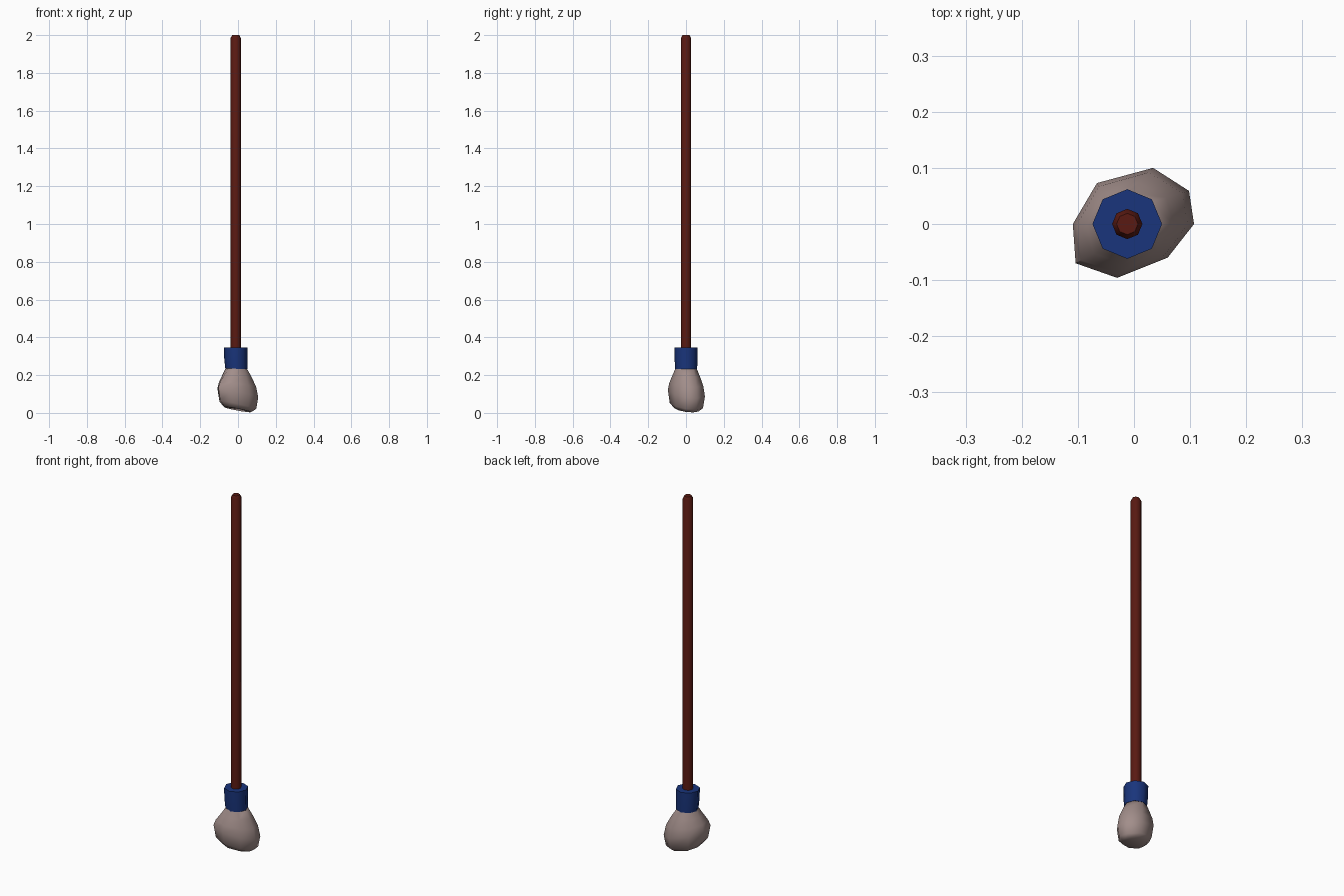
import bpy
from math import cos, sin, pi, radians

if "Cube" in bpy.data.objects:
    bpy.data.objects.remove(bpy.data.objects["Cube"])

AXIS_X = -0.012  # the stick sits slightly off the centre of the head


def octagon(radius, z, cx=AXIS_X, cy=0.0):
    return [(cx + radius * cos(i * pi / 4), cy + radius * sin(i * pi / 4), z) for i in range(8)]


def loft(name, rings, color, angle, top_mid=None, low_mid=None):
    """Skin a stack of eight-sided rings (bottom to top) and close both ends."""
    verts = [p for ring in rings for p in ring]
    faces = []
    for r in range(len(rings) - 1):
        for i in range(8):
            j = (i + 1) % 8
            faces.append((r * 8 + i, r * 8 + j, r * 8 + 8 + j, r * 8 + 8 + i))
    last = (len(rings) - 1) * 8
    faces.append(tuple(range(last, last + 8)))
    if low_mid:
        verts.append(low_mid)
        faces += [((i + 1) % 8, i, len(verts) - 1) for i in range(8)]
    else:
        faces.append(tuple(range(7, -1, -1)))
    mesh = bpy.data.meshes.new(name)
    mesh.from_pydata(verts, [], faces)
    mesh.update()
    obj = bpy.data.objects.new(name, mesh)
    bpy.context.collection.objects.link(obj)
    mat = bpy.data.materials.new(name + "_color")
    mat.diffuse_color = (*color, 1)
    mat.use_nodes = True
    mat.node_tree.nodes["Principled BSDF"].inputs["Base Color"].default_value = mat.diffuse_color
    mesh.materials.append(mat)
    bpy.ops.object.select_all(action='DESELECT')
    obj.select_set(True)
    bpy.context.view_layer.objects.active = obj
    bpy.ops.object.shade_smooth_by_angle(angle=radians(angle))
    return obj


# Long stick with a small chamfered tip
loft("handle", [octagon(0.027, 0.25), octagon(0.027, 1.985), octagon(0.019, 2.0)],
     (0.1, 0.01, 0.006), 50)

# Binding collar, its lower rim shifted a little
loft("collar", [octagon(0.058, 0.232, -0.009, 0.001), octagon(0.061, 0.29), octagon(0.062, 0.347)],
     (0.01, 0.035, 0.2), 50)

# Lumpy mop head: blend from the collar ring to an irregular outline, then tuck under
outline = [(0.107, 0), (0.098, 0.059), (0.034, 0.1), (-0.066, 0.073),
           (-0.109, 0), (-0.104, -0.07), (-0.03, -0.096), (0.06, -0.06)]
neck = octagon(0.055, 0, -0.01)


def head_ring(z, swell, size, tilt):
    ring = []
    for (ox, oy), (nx, ny, _) in zip(outline, neck):
        x = (nx + (ox - nx) * swell) * size
        y = (ny + (oy - ny) * swell) * size
        ring.append((x, y, z - tilt * (x + y * 0.5)))
    return ring


rings = [head_ring(0.017, 1, 0.66, 0.17), head_ring(0.04, 1, 0.9, 0.2),
         head_ring(0.105, 1, 1, 0.22), head_ring(0.15, 0.82, 1, 0.12),
         head_ring(0.195, 0.42, 1, 0.05), head_ring(0.238, 0, 1, 0)]
loft("mop_head", rings, (0.36, 0.27, 0.255), 60, low_mid=(0, 0, 0.024))
